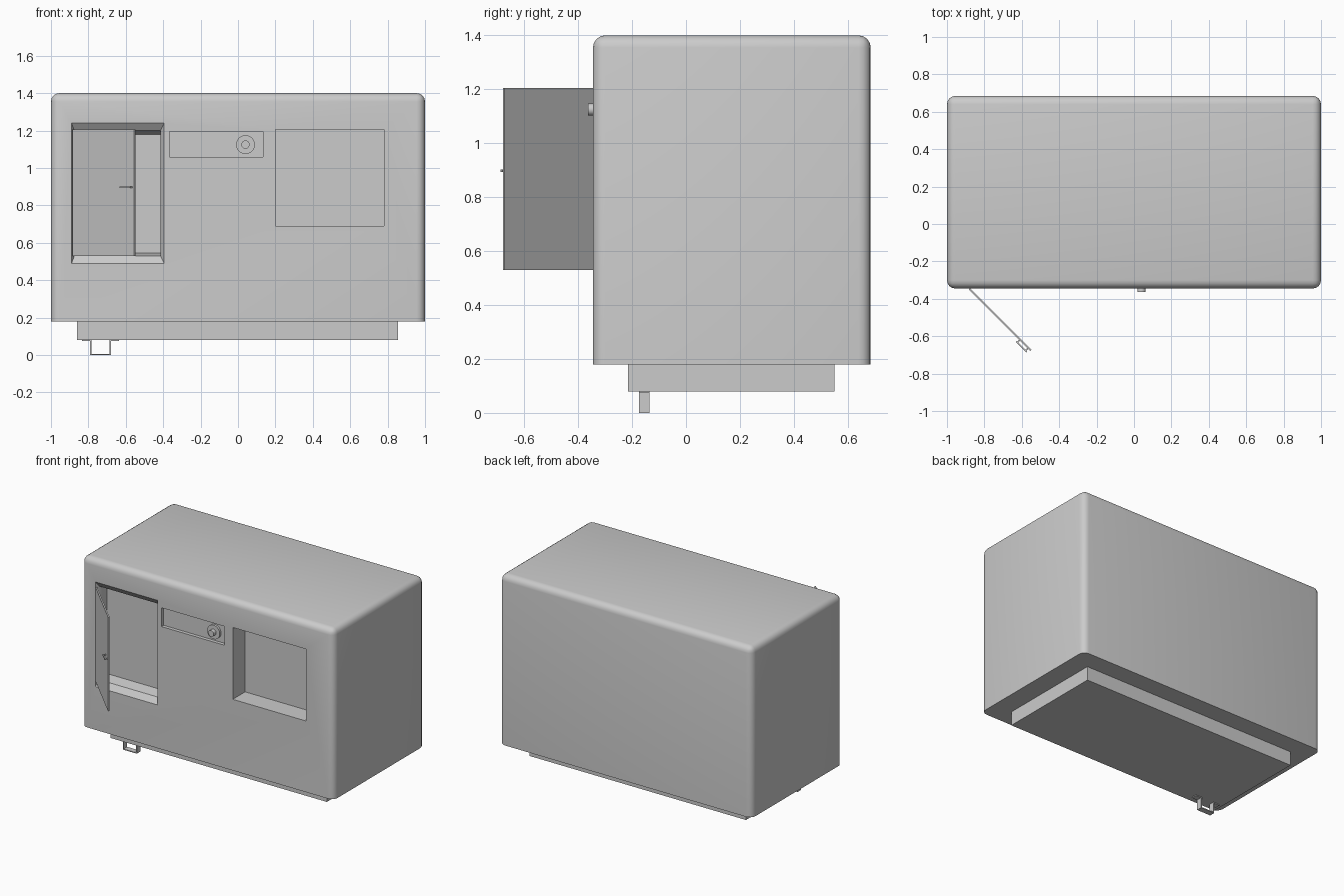
import bpy, bmesh, math
from mathutils import Vector

if "Cube" in bpy.data.objects:
    bpy.data.objects.remove(bpy.data.objects["Cube"])

FRONT = -0.345


def obj_from_bm(name, bm):
    bmesh.ops.recalc_face_normals(bm, faces=bm.faces[:])
    me = bpy.data.meshes.new(name)
    bm.to_mesh(me)
    bm.free()
    ob = bpy.data.objects.new(name, me)
    bpy.context.collection.objects.link(ob)
    return ob


def loft(name, loops):
    """Solid through rectangles given as (y, x0, x1, z0, z1), front to back."""
    bm = bmesh.new()
    rings = [[bm.verts.new(p) for p in ((x0, y, z0), (x1, y, z0), (x1, y, z1), (x0, y, z1))]
             for y, x0, x1, z0, z1 in loops]
    bm.faces.new(rings[0])
    bm.faces.new(rings[-1])
    for a, b in zip(rings, rings[1:]):
        for i in range(4):
            j = (i + 1) % 4
            bm.faces.new((a[i], a[j], b[j], b[i]))
    return obj_from_bm(name, bm)


def box(name, x0, x1, y0, y1, z0, z1):
    return loft(name, [(y0, x0, x1, z0, z1), (y1, x0, x1, z0, z1)])


def activate(ob):
    bpy.ops.object.select_all(action='DESELECT')
    ob.select_set(True)
    bpy.context.view_layer.objects.active = ob


def smooth(ob, angle=35):
    activate(ob)
    bpy.ops.object.shade_smooth_by_angle(angle=math.radians(angle))


def disc(name, x, z, r, y0, y1, sides=32):
    bpy.ops.mesh.primitive_cylinder_add(vertices=sides, radius=r, depth=y1 - y0,
                                        location=(x, (y0 + y1) / 2, z),
                                        rotation=(math.pi / 2, 0, 0))
    ob = bpy.context.object
    ob.name = name
    smooth(ob)
    return ob


# Housing: rounded everywhere except around the underside
body = box("housing", -1, 1, FRONT, 0.685, 0.18, 1.40)
bm = bmesh.new()
bm.from_mesh(body.data)
edges = [e for e in bm.edges if any(v.co.z > 0.5 for v in e.verts)]
bmesh.ops.bevel(bm, geom=edges, offset=0.045, segments=4, profile=0.5, affect='EDGES')
bm.to_mesh(body.data)
bm.free()

# Recesses: display window, control strip, flared door opening
cutters = [
    box("window_cutter", 0.20, 0.78, FRONT - 0.1, FRONT + 0.14, 0.69, 1.205),
    box("control_cutter", -0.365, 0.135, FRONT - 0.1, FRONT + 0.025, 1.06, 1.195),
    loft("doorway_cutter", [
        (FRONT - 0.05, -0.89, -0.395, 0.49, 1.24),
        (FRONT, -0.89, -0.395, 0.49, 1.24),
        (FRONT + 0.03, -0.875, -0.415, 0.53, 1.20),
        (FRONT + 0.11, -0.875, -0.415, 0.545, 1.18)]),
]
activate(body)
for c in cutters:
    m = body.modifiers.new(c.name, 'BOOLEAN')
    m.operation = 'DIFFERENCE'
    m.solver = 'EXACT'
    m.object = c
    bpy.ops.object.modifier_apply(modifier=m.name)
    bpy.data.objects.remove(c)
smooth(body)

# Plinth
box("plinth", -0.86, 0.855, -0.215, 0.55, 0.08, 0.18)

# Control knob with a flat dial ring behind it
disc("dial_ring", 0.04, 1.125, 0.05, FRONT + 0.01, FRONT + 0.03)
disc("knob", 0.04, 1.125, 0.022, FRONT - 0.018, FRONT + 0.03)

# Open door, modelled flat along +x from the hinge then swung outward
door = box("door", 0, 0.465, -0.005, 0.005, 0.53, 1.205)
handle = box("door_handle", 0.375, 0.455, -0.026, -0.018, 0.893, 0.902)
posts = [box("handle_post", x, x + 0.008, -0.024, 0.0, 0.893, 0.902) for x in (0.38, 0.442)]
for part in [door, handle] + posts:
    part.location = Vector((-0.88, FRONT - 0.002, 0))
    part.rotation_euler.z = math.radians(-45)

# Bent strip foot bracket: half profile mirrored into a hat section
half = [(0.10, 0.08), (0.055, 0.08), (0.055, 0.0)]
inner = [(0.049, 0.006), (0.049, 0.074), (0.10, 0.074)]
right = half + [(0, 0), (0, 0.006)] + inner
right = [(0.10, 0.08), (0.049, 0.08), (0.049, 0.006), (-0.049, 0.006), (-0.049, 0.08), (-0.10, 0.08),
         (-0.10, 0.074), (-0.055, 0.074), (-0.055, 0.0), (0.055, 0.0), (0.055, 0.074), (0.10, 0.074)]
bm = bmesh.new()
face = bm.faces.new([bm.verts.new((-0.735 + x, -0.175, z)) for x, z in right])
ext = bmesh.ops.extrude_face_region(bm, geom=[face])
bmesh.ops.translate(bm, vec=(0, 0.04, 0),
                    verts=[v for v in ext["geom"] if isinstance(v, bmesh.types.BMVert)])
obj_from_bm("foot_bracket", bm)
